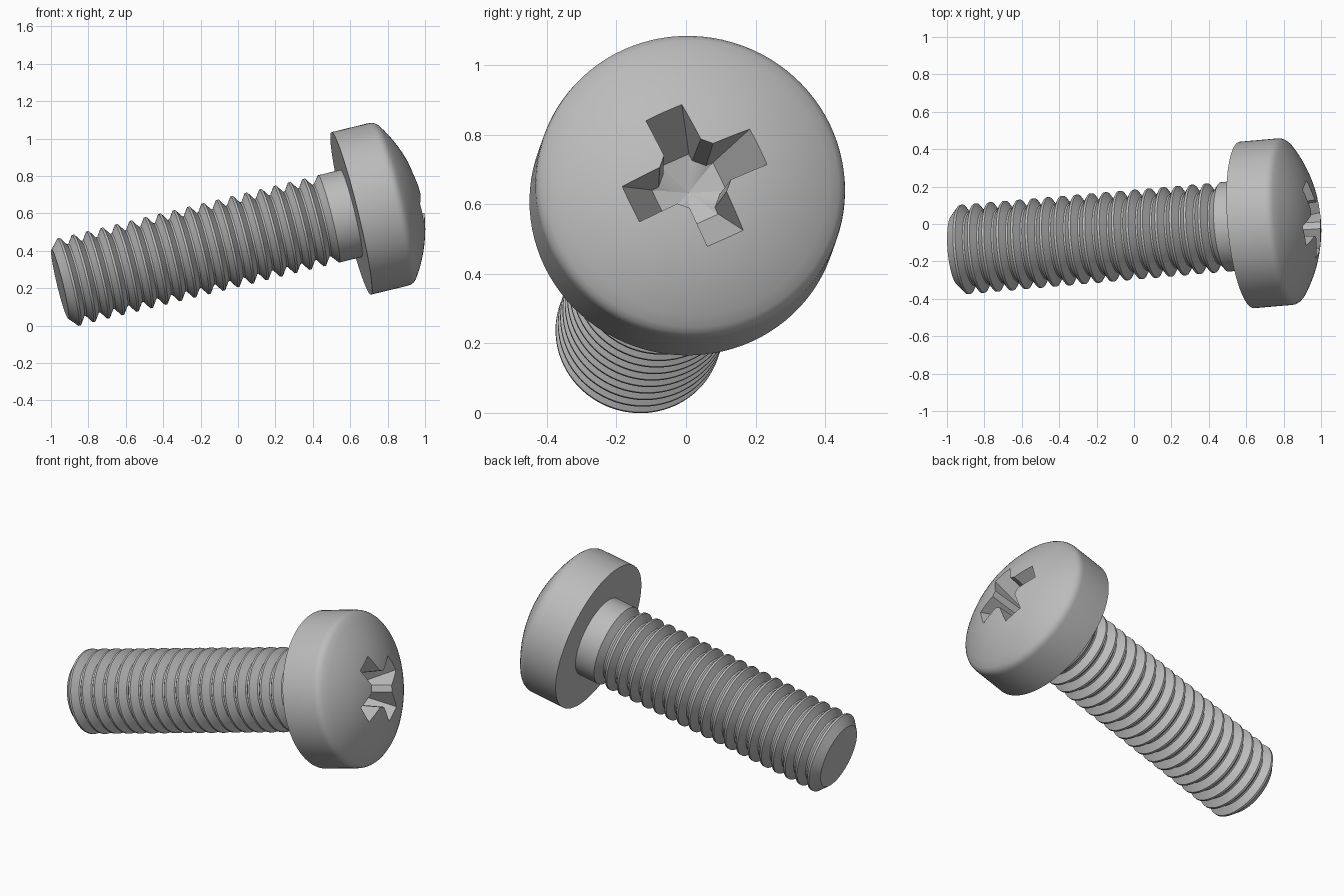
import bpy
import bmesh
from math import pi, sin, cos, asin, radians
from mathutils import Matrix, Vector

default = bpy.data.objects.get("Cube")
if default:
    bpy.data.objects.remove(default, do_unlink=True)

# One steel colour
steel = bpy.data.materials.new("grey_steel")
steel.use_nodes = True
grey = (0.5, 0.5, 0.5, 1)
steel.diffuse_color = grey
steel.node_tree.nodes["Principled BSDF"].inputs["Base Color"].default_value = grey

# Local frame: z runs along the screw toward the head, x along one recess arm;
# the origin is the centre of the head's underside
axis = Vector((0.968, 0.084, 0.235)).normalized()
arm = Vector((0, -0.44, 0.9))
arm.x = -arm.dot(axis) / axis.x
arm.normalize()
frame = Matrix((arm, axis.cross(arm), axis)).transposed().to_4x4()
frame.translation = (0.605, -0.005, 0.60)


def add_object(name, bm):
    bmesh.ops.recalc_face_normals(bm, faces=bm.faces)
    mesh = bpy.data.meshes.new(name)
    bm.to_mesh(mesh)
    bm.free()
    mesh.materials.append(steel)
    ob = bpy.data.objects.new(name, mesh)
    ob.matrix_world = frame
    bpy.context.collection.objects.link(ob)
    return ob


def lathe(name, profile, steps=96):
    """Revolve (radius, height) points about local z."""
    bm = bmesh.new()
    verts = [bm.verts.new((r, 0, h)) for r, h in profile]
    edges = [bm.edges.new(pair) for pair in zip(verts, verts[1:])]
    bmesh.ops.spin(bm, geom=verts + edges, cent=(0, 0, 0), axis=(0, 0, 1),
                   angle=2 * pi, steps=steps, use_merge=True)
    bmesh.ops.remove_doubles(bm, verts=bm.verts, dist=0.0005)
    return add_object(name, bm)


def select_only(ob):
    bpy.ops.object.select_all(action='DESELECT')
    ob.select_set(True)
    bpy.context.view_layer.objects.active = ob


# Threaded shank: flat tip, repeated ridges, then a plain neck
crest, root, pitch, first = 0.24, 0.198, 0.0796, -1.557
profile = [(0, -1.608), (0.19, -1.608)]
for i in range(18):
    h = first + i * pitch
    profile += [(crest, h - 0.006), (crest, h + 0.006),
                (root, h + pitch / 2 - 0.005), (root, h + pitch / 2 + 0.005)]
profile += [(crest, first + 18 * pitch), (crest, 0.01), (0, 0.01)]
shank = lathe("threaded_shank", profile)

# Pan head: flat underside, straight side, rounded rim, spherical dome
radius, dome, apex = 0.447, 0.74, 0.385
profile = [(0, 0), (radius, 0), (radius, 0.205), (0.445, 0.222), (0.438, 0.237)]
start = asin(0.425 / dome)
for i in range(13):
    a = start * (1 - i / 12)
    profile.append((dome * sin(a), apex - dome + dome * cos(a)))
head = lathe("screw_head", profile)


# Tapered cross cutter with chamfered inner corners and a conical bottom
def cross_ring(bm, reach, half, chamfer, h):
    corner = [(reach, -half), (reach, half), (half + chamfer, half), (half, half + chamfer)]
    return [bm.verts.new(Matrix.Rotation(q * pi / 2, 3, 'Z') @ Vector((x, y, h)))
            for q in range(4) for x, y in corner]


bm = bmesh.new()
top = cross_ring(bm, 0.237, 0.061, 0.026, 0.41)
bottom = cross_ring(bm, 0.098, 0.046, 0.03, 0.17)
tip = bm.verts.new((0, 0, 0.14))
bm.faces.new(top)
for i in range(16):
    j = (i + 1) % 16
    bm.faces.new((top[i], top[j], bottom[j], bottom[i]))
    bm.faces.new((bottom[i], bottom[j], tip))
cutter = add_object("recess_cutter", bm)
cutter.hide_render = True

# Cut the driver recess, then drop the cutter
cut = head.modifiers.new("driver_recess", 'BOOLEAN')
cut.operation = 'DIFFERENCE'
cut.solver = 'EXACT'
cut.object = cutter
bpy.context.view_layer.update()
select_only(head)
bpy.ops.object.modifier_apply(modifier=cut.name)
bpy.data.objects.remove(cutter, do_unlink=True)

# Smooth curved surfaces, keep hard edges crisp
for ob in (head, shank):
    select_only(ob)
    bpy.ops.object.shade_smooth_by_angle(angle=radians(25))
